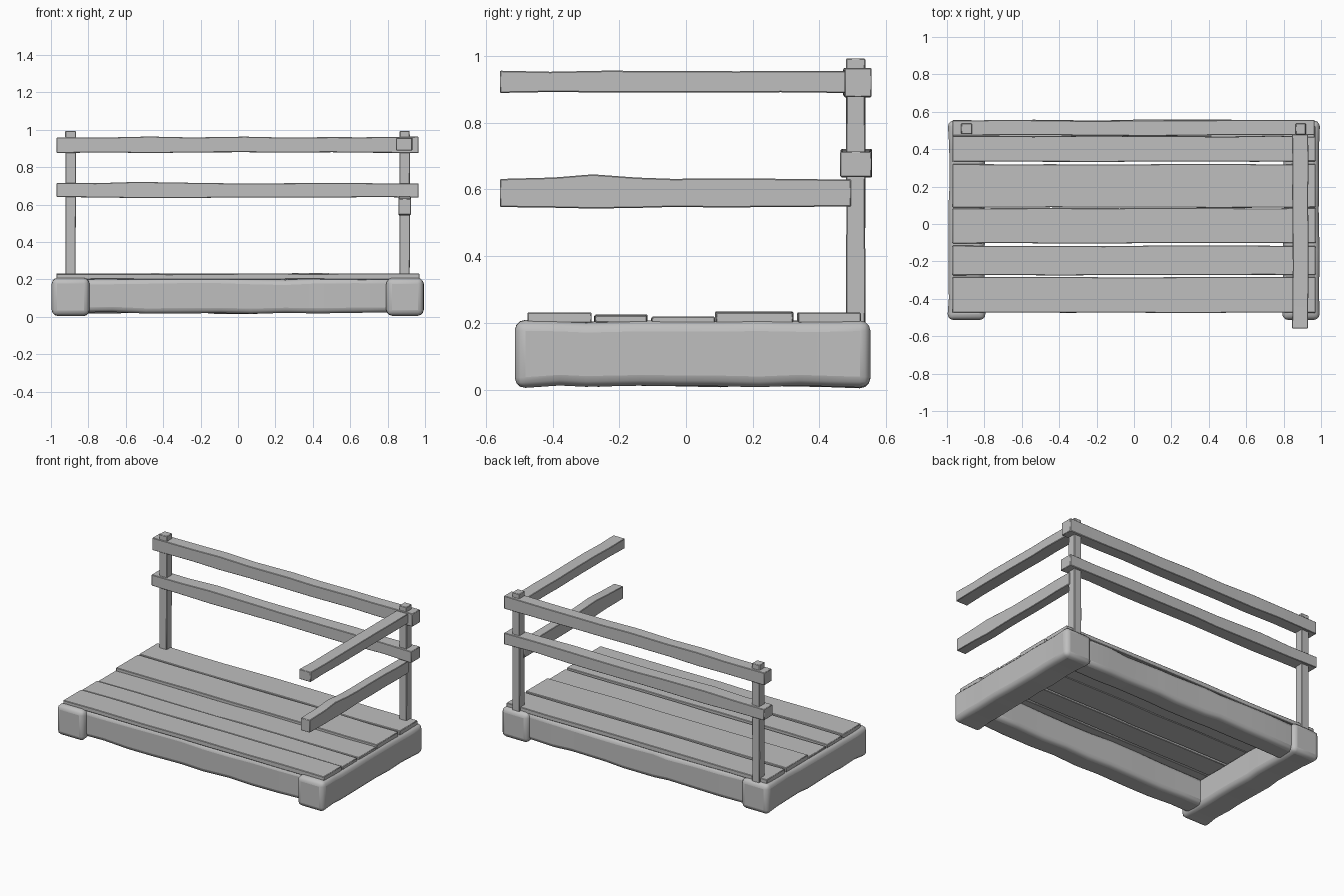
import bpy, bmesh, math, random
from mathutils import Vector

random.seed(4)
default = bpy.data.objects.get("Cube")
if default:
    bpy.data.objects.remove(default, do_unlink=True)

# One weathered grey for everything
grey = bpy.data.materials.new("weathered_grey")
grey.use_nodes = True
colour = (0.52, 0.52, 0.52, 1)
grey.diffuse_color = colour
grey.node_tree.nodes["Principled BSDF"].inputs["Base Color"].default_value = colour


def timber(name, axis, x, y, z, cuts=6, wobble=0.003, bevel=0.003, segments=1,
           bow=0, waist=0):
    """Hewn timber along an axis: uneven sections, worn by waist between its ends,
    with an optional swelling (bow) a quarter of the way along."""
    span = (x, y, z)
    u, v = [i for i in range(3) if i != axis]
    bm = bmesh.new()
    rings = []
    for i in range(cuts + 1):
        t = i / cuts
        inner = 0 < i < cuts
        low_u, high_u, low_v, high_v = [random.uniform(-wobble, wobble) for side in range(4)]
        swell = bow * max(0, 1 - abs(t - 0.25) * 5)
        worn = waist if inner else 0
        us = (span[u][0] + low_u + worn, span[u][1] + high_u - worn)
        vs = (span[v][0] + low_v + worn - swell / 3, span[v][1] + high_v - worn + swell)
        shift = random.uniform(-0.25, 0.25) / cuts if inner else 0
        ring = []
        for a, b in ((0, 0), (1, 0), (1, 1), (0, 1)):
            p = Vector((0, 0, 0))
            p[axis] = span[axis][0] + (t + shift) * (span[axis][1] - span[axis][0])
            p[u], p[v] = us[a], vs[b]
            ring.append(bm.verts.new(p))
        rings.append(ring)
    for r, s in zip(rings, rings[1:]):
        for k in range(4):
            n = (k + 1) % 4
            bm.faces.new((r[k], r[n], s[n], s[k]))
    bm.faces.new(rings[0])
    bm.faces.new(rings[-1])
    bmesh.ops.recalc_face_normals(bm, faces=bm.faces)
    mesh = bpy.data.meshes.new(name)
    bm.to_mesh(mesh)
    bm.free()
    mesh.materials.append(grey)
    ob = bpy.data.objects.new(name, mesh)
    bpy.context.collection.objects.link(ob)
    mod = ob.modifiers.new("worn_edges", "BEVEL")
    mod.width = bevel
    mod.segments = segments
    mod.limit_method = "ANGLE"
    mod.angle_limit = math.radians(50)
    bpy.ops.object.select_all(action="DESELECT")
    ob.select_set(True)
    bpy.context.view_layer.objects.active = ob
    bpy.ops.object.shade_smooth_by_angle(angle=math.radians(35))


X, Y, Z = range(3)

# Heavy base frame, fuller at the ends of the side beams
for side, x in (("left", (0.793, 0.996)), ("right", (-0.996, -0.793))):
    timber(side + "_base_beam", Y, x, (-0.513, 0.553), (0.004, 0.211),
           9, 0.003, 0.032, 3, waist=0.006)
timber("front_base_beam", X, (-0.83, 0.83), (-0.47, -0.325), (0.021, 0.203),
       9, 0.005, 0.028, 3)
timber("back_base_beam", X, (-0.83, 0.83), (0.383, 0.53), (0.021, 0.203),
       9, 0.005, 0.028, 3)

# Deck planks of uneven width and height
planks = ((-0.474, -0.284, 0.23), (-0.273, -0.117, 0.224),
          (-0.103, 0.085, 0.217), (0.088, 0.32, 0.232),
          (0.334, 0.525, 0.23))
for i, (front, back, top) in enumerate(planks):
    timber("deck_plank_%d" % (i + 1), X, (-0.97, 0.97), (front, back),
           (0.2, top), 7, 0.002)

# Railing posts
for side, x in (("left", (0.864, 0.918)), ("right", (-0.923, -0.867))):
    timber(side + "_post", Z, x, (0.48, 0.537), (0.19, 0.993), 5, 0.001)

# Back rails
timber("back_top_rail", X, (-0.97, 0.966), (0.473, 0.554), (0.878, 0.962), 8)
timber("back_lower_rail", X, (-0.97, 0.966), (0.465, 0.555), (0.639, 0.716), 8,
       bow=0.004)

# Side rails reaching forward from the left post
timber("side_top_rail", Y, (0.847, 0.932), (-0.558, 0.5), (0.89, 0.954), 6, 0.002)
timber("side_lower_rail", Y, (0.859, 0.924), (-0.558, 0.495), (0.548, 0.632),
       8, 0.002, bow=0.012)
